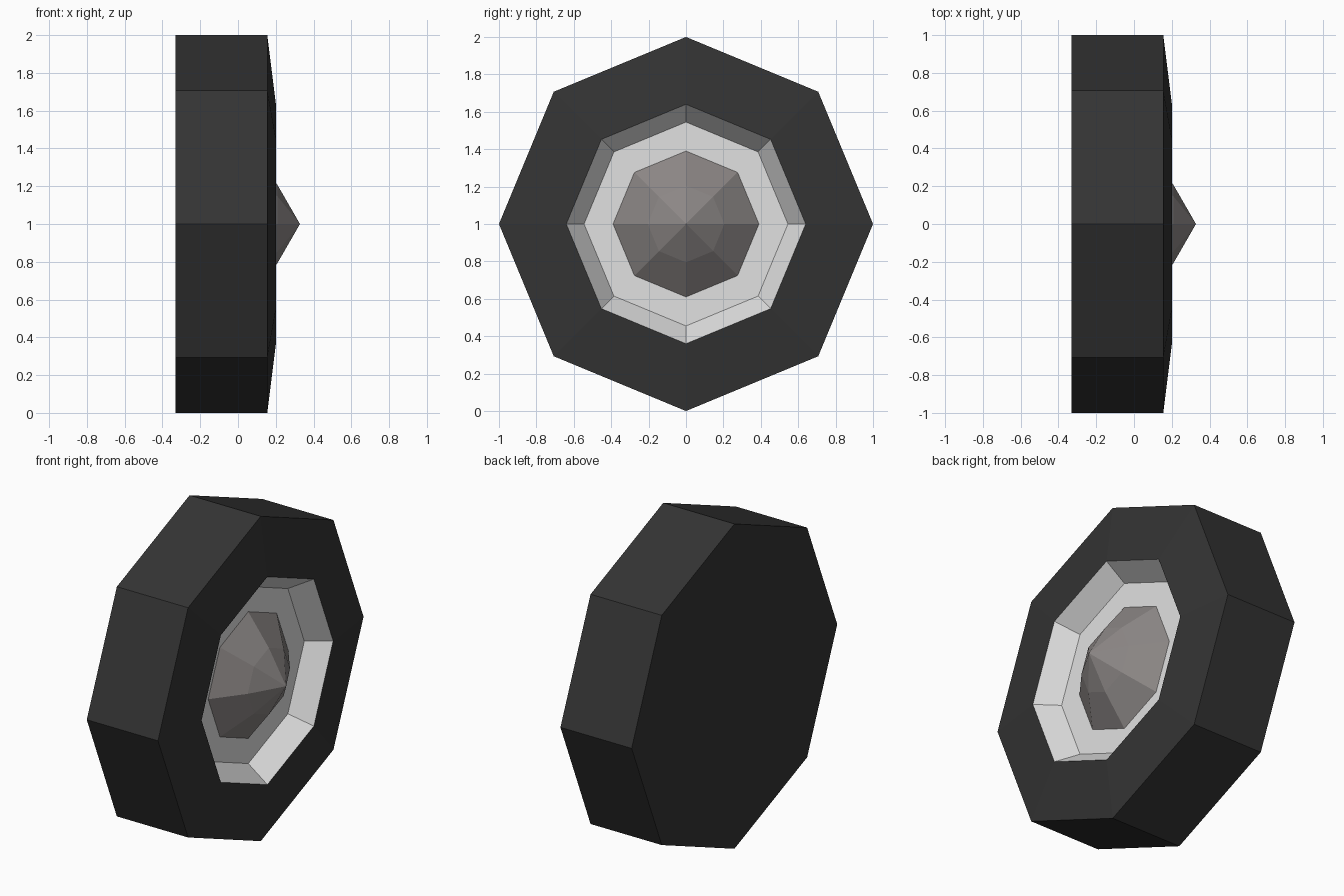
import bpy, bmesh, math

if "Cube" in bpy.data.objects:
    bpy.data.objects.remove(bpy.data.objects["Cube"])

SIDES = 8


def material(name, rgb):
    m = bpy.data.materials.new(name)
    m.diffuse_color = (*rgb, 1.0)
    m.use_nodes = True
    m.node_tree.nodes["Principled BSDF"].inputs["Base Color"].default_value = m.diffuse_color
    return m


def lathe(name, profile, mat):
    """Spin (x, radius) points around the x axis through z = 1; radius 0 makes a tip."""
    bm = bmesh.new()
    rings = []
    for x, r in profile:
        n = SIDES if r > 0 else 1
        rings.append([bm.verts.new((x, r * math.cos(2 * math.pi * i / SIDES),
                                    1 + r * math.sin(2 * math.pi * i / SIDES)))
                      for i in range(n)])
    for a, b in zip(rings, rings[1:]):
        for i in range(SIDES):
            j = (i + 1) % SIDES
            if len(a) == 1:
                bm.faces.new((a[0], b[j], b[i]))
            elif len(b) == 1:
                bm.faces.new((a[i], a[j], b[0]))
            else:
                bm.faces.new((a[i], a[j], b[j], b[i]))
    me = bpy.data.meshes.new(name)
    bm.to_mesh(me)
    bm.free()
    me.materials.append(mat)
    ob = bpy.data.objects.new(name, me)
    bpy.context.collection.objects.link(ob)
    return ob


rubber = material("black rubber", (0.034, 0.034, 0.034))
silver = material("light silver", (0.75, 0.75, 0.75))
grey = material("warm grey", (0.26, 0.24, 0.235))

# Tyre: closed flat back, straight tread, slightly tapered front wall
lathe("tyre", [(-0.33, 0), (-0.33, 1.0), (0.155, 1.0), (0.20, 0.64)], rubber)
# Rim: sloped lip down to a flat recessed ring
lathe("rim", [(0.20, 0.64), (0.07, 0.545), (0.07, 0.39)], silver)
# Hub cap: two-step pointed cone
lathe("hub_cap", [(0.07, 0.39), (0.21, 0.205), (0.328, 0)], grey)
